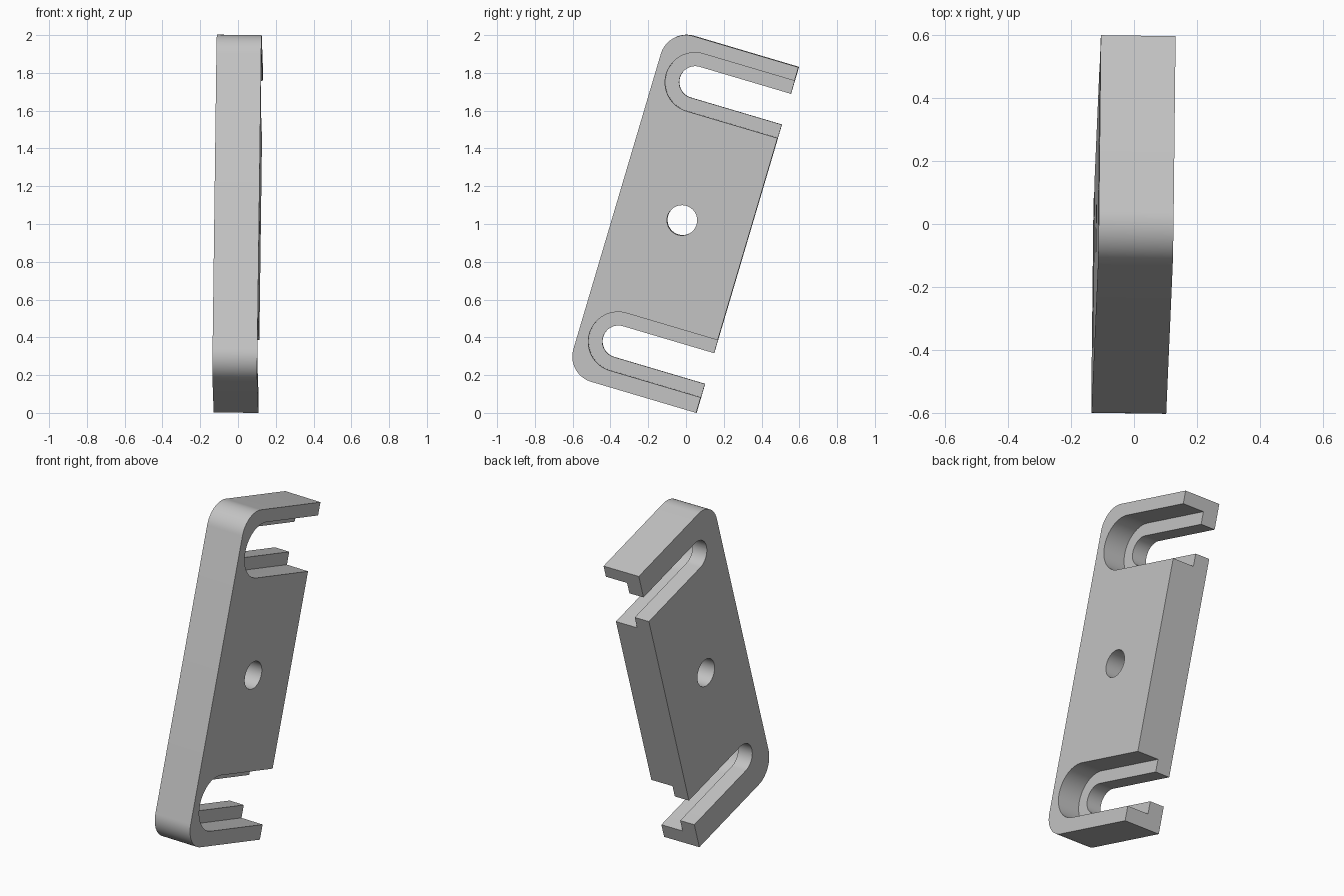
import bpy, bmesh, math
from mathutils import Matrix, Vector

cube = bpy.data.objects.get("Cube")
if cube:
    bpy.data.objects.remove(cube, do_unlink=True)

# Sizes in the plate's own axes: x thickness, u across, v along
HALF = 0.1185
LIP = 0.095
BACK, OPEN = -0.666, 0.053
LOW, HIGH = 0.0156, 1.924
CORNER = 0.139
SLOT_U, SLOT_LEVELS = -0.45, (0.259, 1.691)
NARROW, WIDE = 0.085, 0.158

grey = bpy.data.materials.new("light grey")
grey.use_nodes = True
colour = (0.55, 0.55, 0.55, 1)
grey.diffuse_color = colour
grey.node_tree.nodes["Principled BSDF"].inputs["Base Color"].default_value = colour


def arc(u, v, radius, start, end, steps):
    angles = [math.radians(start + (end - start) * i / steps) for i in range(steps + 1)]
    return [(u + radius * math.cos(a), v + radius * math.sin(a)) for a in angles]


def prism(name, profile, x0, x1):
    """Extrude a closed (u, v) profile along x."""
    bm = bmesh.new()
    face = bm.faces.new([bm.verts.new((x0, u, v)) for u, v in profile])
    new = bmesh.ops.extrude_face_region(bm, geom=[face])["geom"]
    moved = [g for g in new if isinstance(g, bmesh.types.BMVert)]
    bmesh.ops.translate(bm, verts=moved, vec=(x1 - x0, 0, 0))
    bmesh.ops.recalc_face_normals(bm, faces=bm.faces)
    mesh = bpy.data.meshes.new(name)
    bm.to_mesh(mesh)
    bm.free()
    obj = bpy.data.objects.new(name, mesh)
    bpy.context.collection.objects.link(obj)
    mesh.materials.append(grey)
    return obj


def slot(v, radius):
    """U-shaped profile running out past the open edge."""
    out = OPEN + 0.2
    return [(out, v + radius)] + arc(SLOT_U, v, radius, 90, 270, 32) + [(out, v - radius)]


# Plate with two rounded back corners
outline = [(OPEN, LOW), (OPEN, HIGH)]
outline += arc(BACK + CORNER, HIGH - CORNER, CORNER, 90, 180, 18)
outline += arc(BACK + CORNER, LOW + CORNER, CORNER, 180, 270, 18)
plate = prism("mounting_plate", outline, -HALF, HALF)

# Stepped slots and centre hole
cutters = [prism("hole_cutter", arc(-0.308, 0.972, 0.08, 0, 352.5, 47), -0.3, 0.3)]
for v in SLOT_LEVELS:
    cutters.append(prism("slot_cutter", slot(v, NARROW), -0.3, 0.2))
    cutters.append(prism("recess_cutter", slot(v, WIDE), LIP - HALF, 0.3))

bpy.context.view_layer.objects.active = plate
for cutter in cutters:
    cutter.hide_render = True
    mod = plate.modifiers.new("cut", "BOOLEAN")
    mod.operation = "DIFFERENCE"
    mod.solver = "EXACT"
    mod.object = cutter
    bpy.ops.object.modifier_apply(modifier=mod.name)
for cutter in cutters:
    bpy.data.objects.remove(cutter, do_unlink=True)

# Lean the plate, with a slight sideways tilt
lean = Matrix.Rotation(math.radians(-16.5), 4, "X")
normal = Vector((1, -0.0136, -0.0089))
tilt = Vector((1, 0, 0)).rotation_difference(normal).to_matrix().to_4x4()
plate.data.transform(Matrix.Translation((-0.011, 0, 0)) @ tilt @ lean)
floor = min(v.co.z for v in plate.data.vertices)
plate.data.transform(Matrix.Translation((0, 0, -floor)))

bpy.ops.object.select_all(action="DESELECT")
plate.select_set(True)
bpy.ops.object.shade_smooth_by_angle(angle=math.radians(30))
